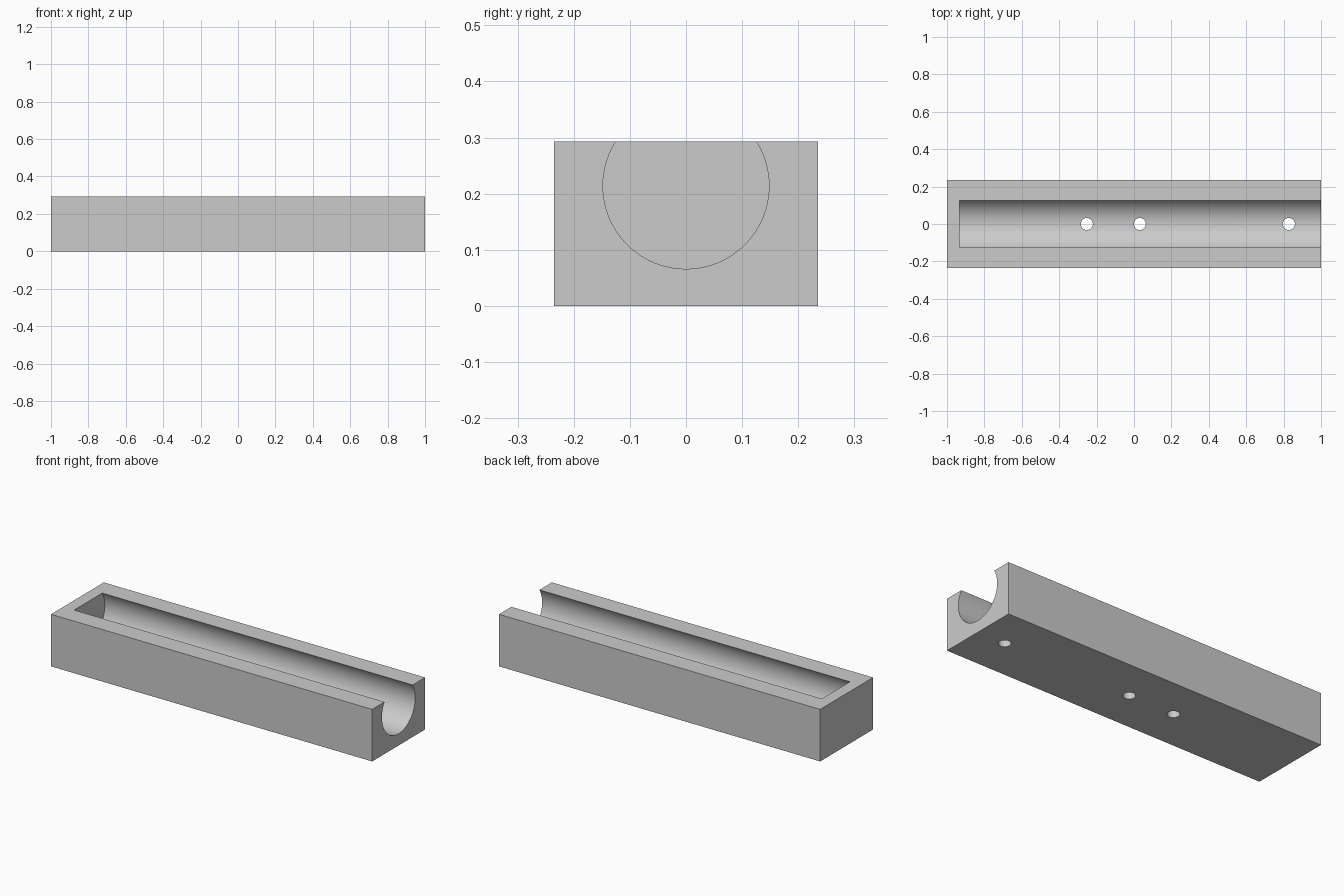
import bpy
import math

cube = bpy.data.objects.get("Cube")
if cube:
    bpy.data.objects.remove(cube, do_unlink=True)

LENGTH, WIDTH, HEIGHT = 2.0, 0.47, 0.293
BORE_RADIUS, BORE_Z, BORE_START = 0.148, 0.214, -0.933
HOLE_RADIUS = 0.032
HOLE_POSITIONS = (-0.252, 0.031, 0.828)

grey = bpy.data.materials.new("plain grey")
grey.use_nodes = True
colour = (0.6, 0.6, 0.6, 1)
grey.diffuse_color = colour
grey.node_tree.nodes["Principled BSDF"].inputs["Base Color"].default_value = colour


def cut_cylinder(body, radius, depth, location, rotation, sides):
    """Subtract a cylinder from the body."""
    bpy.ops.mesh.primitive_cylinder_add(
        vertices=sides, radius=radius, depth=depth, location=location, rotation=rotation)
    cutter = bpy.context.object
    cutter.name = "cutter"
    cutter.hide_render = True
    cutter.data.materials.append(grey)
    mod = body.modifiers.new("cut", 'BOOLEAN')
    mod.operation = 'DIFFERENCE'
    mod.solver = 'EXACT'
    mod.object = cutter
    bpy.context.view_layer.objects.active = body
    bpy.ops.object.modifier_apply(modifier=mod.name)
    bpy.data.objects.remove(cutter, do_unlink=True)


# Solid block
bpy.ops.mesh.primitive_cube_add(size=1, location=(0, 0, HEIGHT / 2))
block = bpy.context.object
block.name = "trough_block"
block.scale = (LENGTH, WIDTH, HEIGHT)
bpy.ops.object.transform_apply(location=True, rotation=False, scale=True)
block.data.materials.append(grey)

# Round channel, open at the top and at the +x end
bore_end = LENGTH / 2 + 0.1
cut_cylinder(block, BORE_RADIUS, bore_end - BORE_START,
             ((bore_end + BORE_START) / 2, 0, BORE_Z), (0, math.pi / 2, 0), 96)

# Screw holes through the floor
for x in HOLE_POSITIONS:
    cut_cylinder(block, HOLE_RADIUS, 0.3, (x, 0, 0.04), (0, 0, 0), 48)

# Smooth bore, crisp edges
bpy.ops.object.select_all(action='DESELECT')
block.select_set(True)
bpy.context.view_layer.objects.active = block
bpy.ops.object.shade_smooth_by_angle(angle=math.radians(30))
